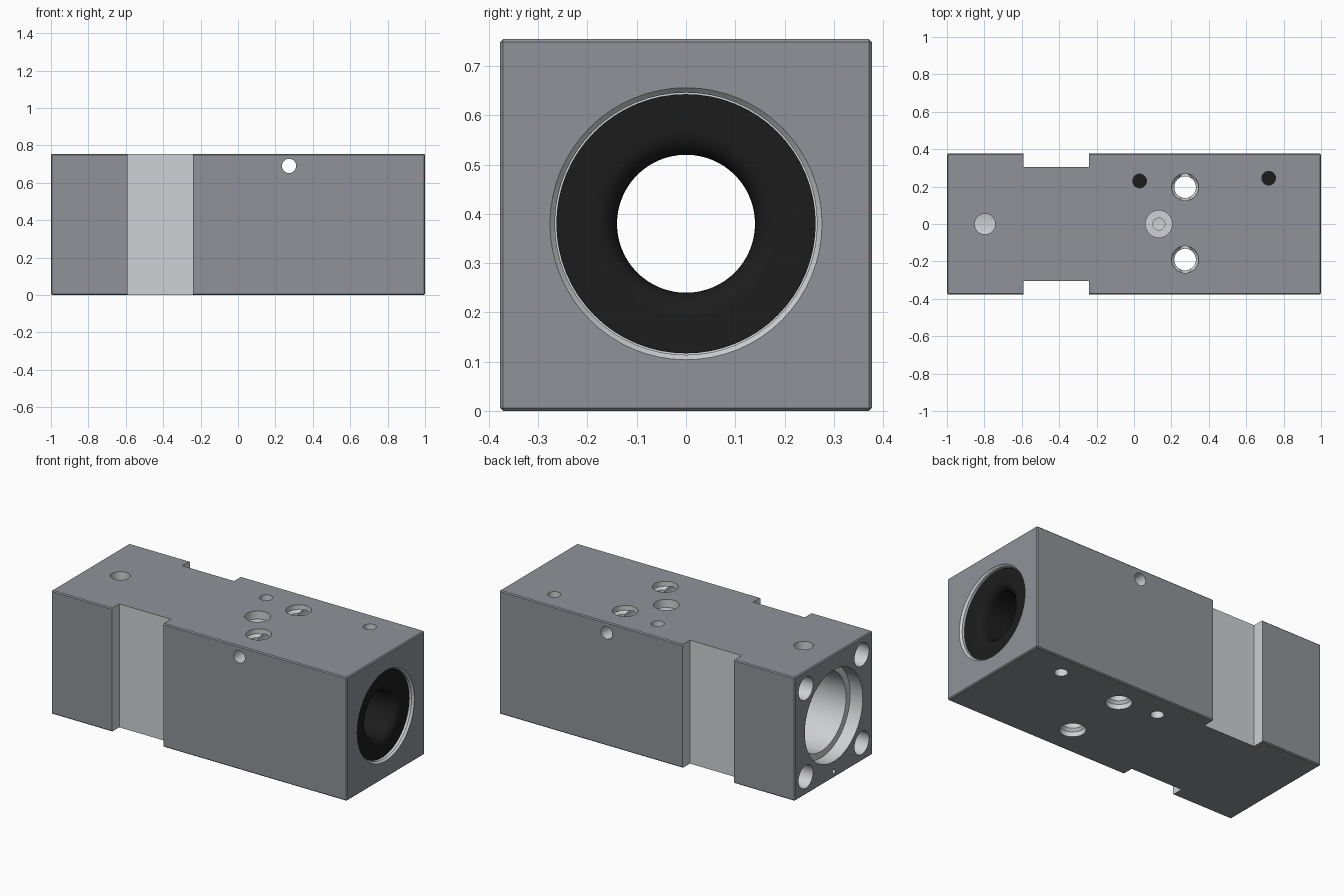
import bpy, bmesh, math
from mathutils import Vector, Matrix

if "Cube" in bpy.data.objects:
    bpy.data.objects.remove(bpy.data.objects["Cube"])


def material(name, c):
    m = bpy.data.materials.new(name)
    m.diffuse_color = (*c, 1)
    m.use_nodes = True
    m.node_tree.nodes["Principled BSDF"].inputs["Base Color"].default_value = m.diffuse_color
    return m


MATS = [material("dark_grey", (0.28, 0.29, 0.32)),
        material("machined_grey", (0.62, 0.64, 0.66)),
        material("black", (0.012, 0.012, 0.012))]
H, CZ = 0.755, 0.38
X, Y, Z = Vector((1, 0, 0)), Vector((0, 1, 0)), Vector((0, 0, 1))


def make(name, bm, mat):
    bmesh.ops.recalc_face_normals(bm, faces=bm.faces[:])
    me = bpy.data.meshes.new(name)
    for m in MATS:
        me.materials.append(m)
    for f in bm.faces:
        if f.material_index == 0:
            f.material_index = mat
    bm.to_mesh(me)
    bm.free()
    ob = bpy.data.objects.new(name, me)
    bpy.context.collection.objects.link(ob)
    return ob


def box(name, lo, hi, mat, bevel=0):
    lo, hi = Vector(lo), Vector(hi)
    bm = bmesh.new()
    bmesh.ops.create_cube(bm, size=1, matrix=Matrix.Translation((lo + hi) / 2)
                          @ Matrix.Diagonal((*(hi - lo), 1)))
    if bevel:
        bmesh.ops.bevel(bm, geom=bm.edges[:], offset=bevel, segments=1, affect='EDGES')
    return make(name, bm, mat)


def lathe(name, origin, axis, profile, mat=1, n=32, closed=False, dark_floor=False):
    """Revolve (distance along axis, radius) points about the axis."""
    bm = bmesh.new()
    u = axis.orthogonal().normalized()
    v = axis.cross(u)
    rings = []
    for t, r in profile:
        rings.append([bm.verts.new(Vector(origin) + axis * t
                      + (u * math.cos(a) + v * math.sin(a)) * r)
                      for a in (2 * math.pi * i / n for i in range(n))])
    pairs = list(zip(rings, rings[1:]))
    if closed:
        pairs.append((rings[-1], rings[0]))
    else:
        bm.faces.new(rings[0])
        floor = bm.faces.new(rings[-1])
        if dark_floor:
            floor.material_index = 2
    for a, b in pairs:
        for i in range(n):
            j = (i + 1) % n
            bm.faces.new((a[i], a[j], b[j], b[i]))
    return make(name, bm, mat)


def smooth(ob):
    bpy.ops.object.select_all(action='DESELECT')
    ob.select_set(True)
    bpy.context.view_layer.objects.active = ob
    bpy.ops.object.shade_smooth_by_angle(angle=math.radians(30))


# Main block
body = box("valve_block", (-1, -0.377, 0), (1, 0.377, H), 0, 0.006)
cutters = []

# Side notches
for s in (-1, 1):
    ys = sorted((s * 0.305, s * 0.5))
    cutters.append(box("notch_cut", (-0.59, ys[0], -0.1), (-0.24, ys[1], 1), 1))

# Stepped main bore along x
cutters.append(lathe("bore_cut", (0, 0, CZ), X,
                     [(-1.05, 0.28), (-0.915, 0.28), (-0.915, 0.24), (0.6, 0.24),
                      (0.6, 0.266), (0.988, 0.266), (1.012, 0.286)], n=64))

# Corner bolt holes and a pin hole in the left end
for sy in (-1, 1):
    for sz in (-1, 1):
        cutters.append(lathe("bolt_cut", (-1, sy * 0.27, CZ + sz * 0.27), X,
                             [(-0.05, 0.07), (0.14, 0.07), (0.14, 0.045), (0.32, 0.045)]))
cutters.append(lathe("pin_cut", (-1, 0, 0.04), X, [(-0.05, 0.014), (0.1, 0.014)], n=16))

# Vertical through holes, countersunk at both ends
for y in (-0.19, 0.197):
    cutters.append(lathe("through_cut", (0.273, y, 0), Z,
                         [(-0.05, 0.072), (0.03, 0.072), (0.045, 0.058), (H - 0.045, 0.058),
                          (H - 0.03, 0.072), (H + 0.05, 0.072)]))

# Small blind holes, top and bottom
for x, y in ((0.03, 0.23), (0.72, 0.245)):
    for z, d in ((H, -Z), (0, Z)):
        cutters.append(lathe("blind_cut", (x, y, z), d,
                             [(-0.05, 0.037), (0.13, 0.037)], n=24, dark_floor=True))

# Ports from the top into the bore
cutters.append(lathe("port_cut", (0.133, 0, H), -Z,
                     [(-0.05, 0.072), (0.05, 0.072), (0.05, 0.032), (0.3, 0.032)]))
cutters.append(lathe("rear_port_cut", (-0.797, 0, H), -Z, [(-0.05, 0.055), (0.3, 0.055)]))

# Cross hole from front to back
cutters.append(lathe("cross_cut", (0.273, 0, 0.69), Y, [(-0.5, 0.038), (0.5, 0.038)]))

bpy.context.view_layer.objects.active = body
for c in cutters:
    c.hide_render = True
    m = body.modifiers.new("cut", 'BOOLEAN')
    m.operation = 'DIFFERENCE'
    m.solver = 'EXACT'
    m.material_mode = 'TRANSFER'
    m.object = c
    bpy.ops.object.modifier_apply(modifier=m.name)
    bpy.data.objects.remove(c, do_unlink=True)
smooth(body)

# Black bushing with a rounded lip in the right end
lip = [(0.975 - 0.055 * math.sin(a), 0.14 + 0.05 * (1 - math.sin(a)) + 0.0)
       for a in (0.0,)]
lip = [(0.925 + 0.05 * math.cos(a), 0.19 - 0.05 * math.sin(a))
       for a in (math.pi / 2 * i / 6 for i in range(7))]
bushing = lathe("bushing", (0, 0, CZ), X,
                [(0.62, 0.263), (0.975, 0.263)] + lip + [(0.62, 0.14)],
                mat=2, n=64, closed=True)
smooth(bushing)
